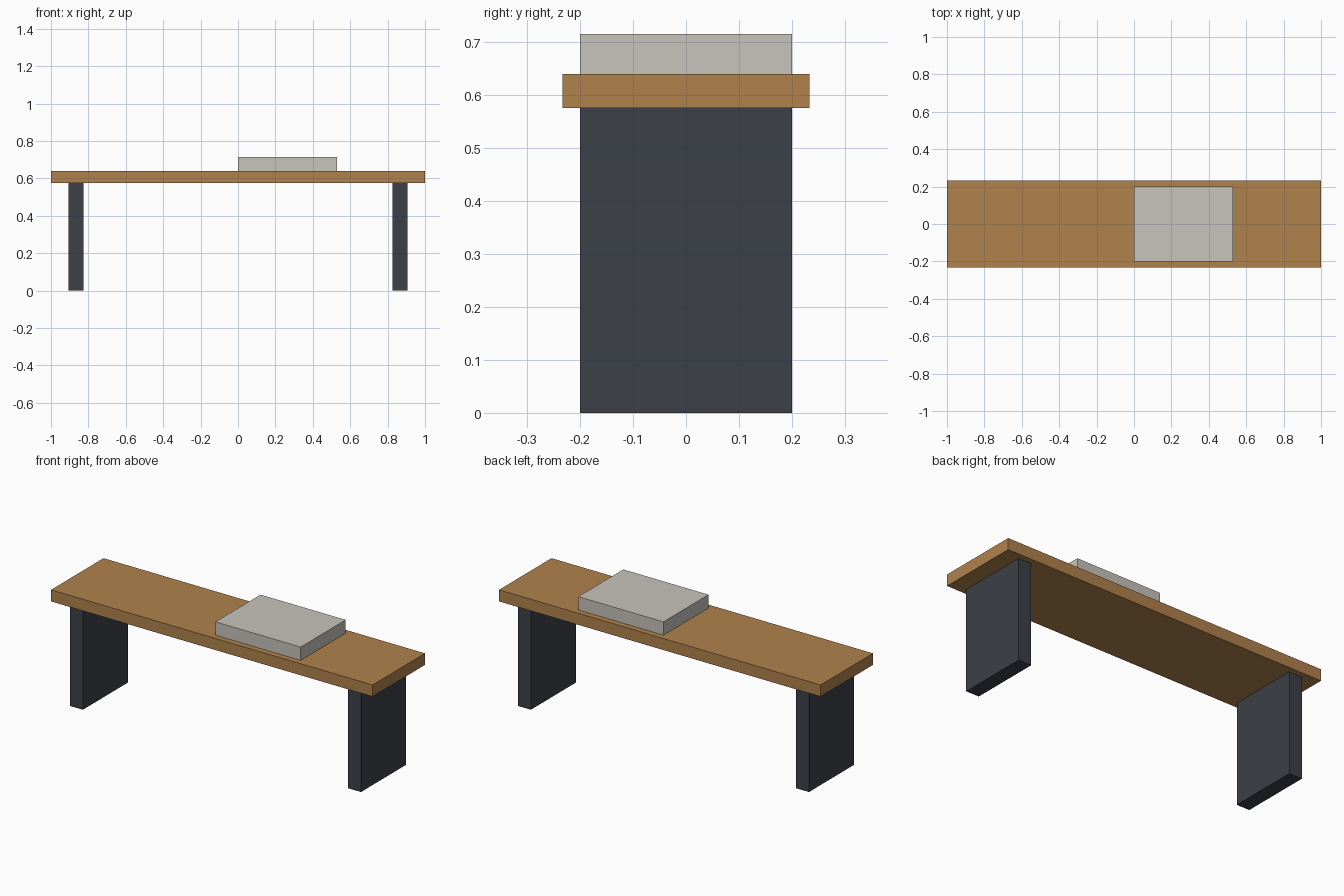
import bpy

cube = bpy.data.objects.get("Cube")
if cube:
    bpy.data.objects.remove(cube, do_unlink=True)


def make_material(name, rgb):
    mat = bpy.data.materials.new(name)
    mat.use_nodes = True
    colour = (*rgb, 1.0)
    mat.diffuse_color = colour
    mat.node_tree.nodes["Principled BSDF"].inputs["Base Color"].default_value = colour
    return mat


def add_box(name, low, high, mat):
    """Box spanning two opposite corners."""
    centre = [(a + b) / 2 for a, b in zip(low, high)]
    bpy.ops.mesh.primitive_cube_add(size=1, location=centre)
    box = bpy.context.object
    box.name = name
    box.scale = [b - a for a, b in zip(low, high)]
    bpy.ops.object.transform_apply(location=False, rotation=False, scale=True)
    box.data.materials.append(mat)
    return box


wood = make_material("warm wood", (0.434, 0.223, 0.074))
metal = make_material("dark grey metal", (0.045, 0.051, 0.063))
fabric = make_material("pale grey fabric", (0.578, 0.552, 0.503))

LEG_TOP, SEAT_TOP, CUSHION_TOP = 0.575, 0.64, 0.715
HALF_DEPTH, INNER_DEPTH = 0.233, 0.2

# Seat plank
add_box("seat", (-1, -HALF_DEPTH, LEG_TOP), (1, HALF_DEPTH, SEAT_TOP), wood)

# Slab legs at both ends
for side, x in (("left", 0.865), ("right", -0.865)):
    add_box(side + "_leg", (x - 0.04, -INNER_DEPTH, 0),
            (x + 0.04, INNER_DEPTH, LEG_TOP), metal)

# Cushion, off to one side
add_box("cushion", (0, -INNER_DEPTH, SEAT_TOP), (0.53, INNER_DEPTH, CUSHION_TOP), fabric)
